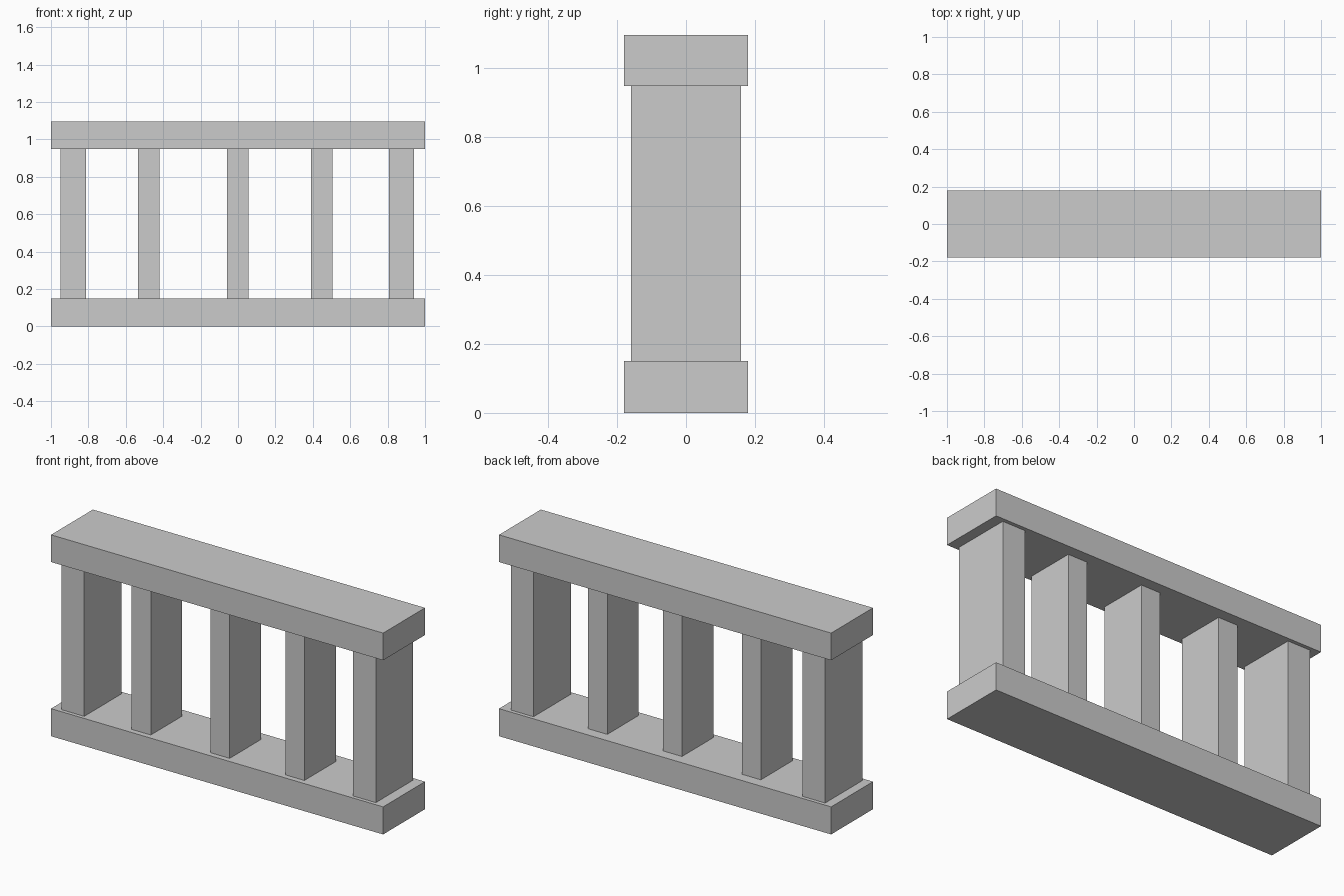
import bpy

if "Cube" in bpy.data.objects:
    bpy.data.objects.remove(bpy.data.objects["Cube"])


def box(name, x, y, z):
    """Box spanning the given (min, max) ranges."""
    bpy.ops.mesh.primitive_cube_add(size=1, location=[sum(r) / 2 for r in (x, y, z)])
    ob = bpy.context.object
    ob.name = name
    ob.scale = [r[1] - r[0] for r in (x, y, z)]
    bpy.ops.object.transform_apply(location=False, rotation=False, scale=True)
    return ob


RAIL_Y = (-0.18, 0.18)
POST_Z = (0.15, 0.948)

# Bottom and top rails
box("bottom_rail", (-1, 1), RAIL_Y, (0, POST_Z[0]))
box("top_rail", (-1, 1), RAIL_Y, (POST_Z[1], 1.096))

# Thick posts at both ends
for side, x in (("left", -0.95), ("right", 0.806)):
    box(f"{side}_end_post", (x, x + 0.136), (-0.16, 0.16), POST_Z)

# Thinner posts between them, set slightly toward the front
for i, x in enumerate((-0.535, -0.06, 0.39), 1):
    box(f"middle_post_{i}", (x, x + 0.115), (-0.15, 0.12), POST_Z)
